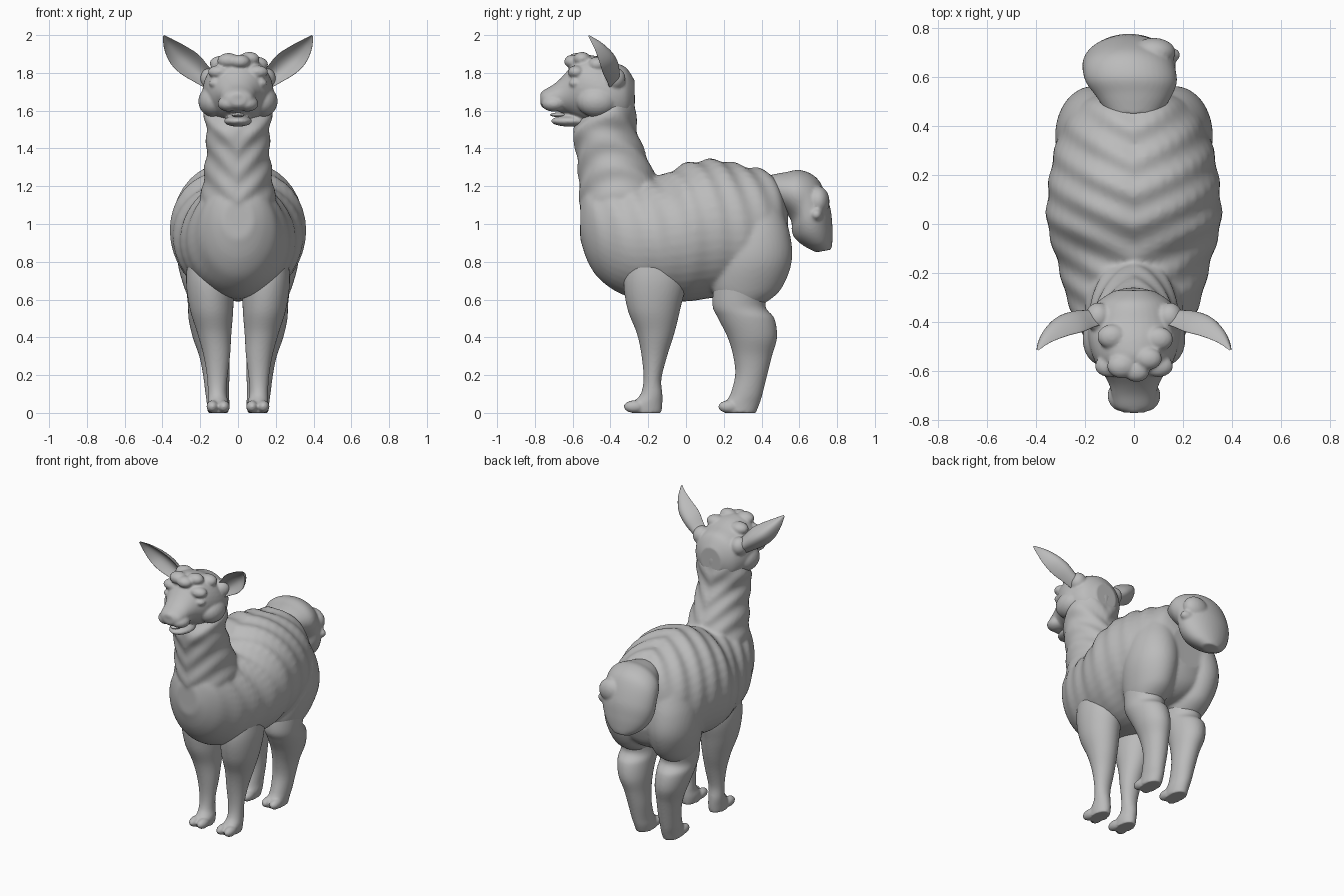
import bpy, bmesh
from math import sin, cos, pi
from mathutils import Vector, Matrix

old = bpy.data.objects.get("Cube")
if old:
    bpy.data.objects.remove(old, do_unlink=True)

GREY = (0.5, 0.5, 0.5, 1.0)
wool = bpy.data.materials.new("plain_grey")
wool.use_nodes = True
wool.diffuse_color = GREY
wool.node_tree.nodes["Principled BSDF"].inputs["Base Color"].default_value = GREY


def spline(rows, steps=6):
    """Smoothly resample a list of section rows."""
    out = []
    last = len(rows) - 1
    for i in range(last):
        quad = zip(rows[max(i - 1, 0)], rows[i], rows[i + 1], rows[min(i + 2, last)])
        quad = list(quad)
        for s in range(steps):
            t = s / steps
            out.append([b + 0.5 * t * (c - a + t * (2*a - 5*b + 4*c - d + t * (3*(b - c) + d - a)))
                        for a, b, c, d in quad])
    out.append(list(rows[-1]))
    return out


def loft(bm, rows, section, seg=40):
    """Skin a closed tube through sections placed by section(row, angle)."""
    rings = [[bm.verts.new(section(r, 2 * pi * k / seg)) for k in range(seg)]
             for r in spline(rows)]
    faces = [bm.faces.new(rings[0]), bm.faces.new(rings[-1][::-1])]
    for a, b in zip(rings, rings[1:]):
        for k in range(seg):
            n = (k + 1) % seg
            faces.append(bm.faces.new((a[k], b[k], b[n], a[n])))
    bmesh.ops.recalc_face_normals(bm, faces=faces)


def blob(bm, centre, radii):
    m = Matrix.Translation(centre) @ Matrix.Diagonal((*radii, 1))
    bmesh.ops.create_uvsphere(bm, u_segments=24, v_segments=16, radius=1, matrix=m)


def finish(bm, name, voxel=0, soften=4):
    """Make the object; a voxel size melts overlapping shapes together."""
    mesh = bpy.data.meshes.new(name)
    for f in bm.faces:
        f.smooth = True
    bm.to_mesh(mesh)
    bm.free()
    mesh.materials.append(wool)
    obj = bpy.data.objects.new(name, mesh)
    bpy.context.collection.objects.link(obj)
    if voxel:
        melt = obj.modifiers.new("melt", 'REMESH')
        melt.mode = 'VOXEL'
        melt.voxel_size = voxel
        melt.use_smooth_shade = True
        relax = obj.modifiers.new("relax", 'SMOOTH')
        relax.factor = 0.5
        relax.iterations = soften
    return obj


# Section shapes: rows are (y, half width, bottom, top) or (z, x, half width, front, back)
def along_y(r, a):
    y, w, lo, hi = r
    return Vector((w * cos(a), y, (lo + hi) / 2 + (hi - lo) / 2 * sin(a)))


def along_z(r, a):
    z, x, w, front, back = r
    return Vector((x + w * cos(a), (front + back) / 2 + (back - front) / 2 * sin(a), z))


def torso_section(r, a):
    y, w, lo, hi = r
    k = 1 + 0.013 * sin(48 * y - 7 * abs(cos(a)) + 2 * sin(a))
    return along_y((y, w * k, lo, lo + (hi - lo) * k), a)


def neck_section(r, a):
    z, x, w, front, back = r
    k = 0.006 * sin(46 * z - 8 * abs(cos(a)))
    return along_z((z, x, w + k, front - k, back + k), a)


def tail_section(r, a):
    x, w, yi, zi, yo, zo = r
    t = 0.5 + 0.5 * sin(a)
    return Vector((x + w * cos(a), yi + (yo - yi) * t, zi + (zo - zi) * t))


# Body: torso, neck and haunches melted together
bm = bmesh.new()
loft(bm, [(-.56, .08, .92, 1.12), (-.52, .15, .8, 1.22), (-.45, .21, .7, 1.25),
          (-.32, .27, .62, 1.24), (-.15, .315, .6, 1.25), (0, .355, .59, 1.32),
          (.15, .35, .61, 1.34), (.3, .325, .62, 1.31), (.42, .28, .64, 1.28),
          (.5, .22, .7, 1.22), (.54, .13, .8, 1.08)], torso_section)
loft(bm, [(.85, 0, .22, -.51, -.05), (1, 0, .21, -.55, -.08), (1.15, 0, .195, -.565, -.12),
          (1.27, 0, .18, -.57, -.17), (1.4, 0, .167, -.585, -.225), (1.5, 0, .17, -.6, -.26),
          (1.6, 0, .178, -.53, -.265), (1.72, 0, .15, -.48, -.28)], neck_section)
for s in (-1, 1):
    loft(bm, [(.57, s*.15, .09, .2, .4), (.65, s*.155, .125, .14, .5), (.8, s*.165, .155, .15, .56),
              (.95, s*.16, .15, .18, .55), (1.1, s*.14, .12, .2, .5)], along_z)
finish(bm, "body", 0.012)

# Head: skull, cheeks, brows, lips, jaw and forelock melted together
bm = bmesh.new()
loft(bm, [(-.272, .08, 1.58, 1.76), (-.32, .15, 1.52, 1.83), (-.4, .185, 1.5, 1.86),
          (-.48, .185, 1.52, 1.89), (-.56, .16, 1.55, 1.89), (-.62, .12, 1.58, 1.82),
          (-.66, .1, 1.59, 1.775), (-.7, .09, 1.6, 1.74), (-.75, .075, 1.61, 1.71),
          (-.77, .04, 1.63, 1.69)], along_y)
blob(bm, (0, -.61, 1.545), (.075, .105, .03))
blob(bm, (0, -.745, 1.68), (.05, .028, .028))
for s in (-1, 1):
    blob(bm, (s*.125, -.47, 1.65), (.085, .11, .085))
    blob(bm, (s*.05, -.7, 1.637), (.058, .065, .042))
    blob(bm, (s*.1, -.58, 1.805), (.06, .045, .035))
    blob(bm, (s*.115, -.585, 1.745), (.04, .035, .025))
    blob(bm, (s*.145, -.38, 1.77), (.055, .06, .06))
for x, y, z, r in ((.06, -.55, 1.875, .045), (-.05, -.58, 1.865, .05),
                   (.01, -.6, 1.86, .045), (.1, -.47, 1.845, .05), (-.09, -.46, 1.85, .05)):
    blob(bm, (x, y, z), (r * 1.2, r, r * .8))
finish(bm, "head", 0.008)

bm = bmesh.new()
blob(bm, (0, -.675, 1.578), (.034, .045, .012))
finish(bm, "tongue")

# Ears: cupped leaves opening to the front
for side, s in (("left", 1), ("right", -1)):
    def ear_section(r, a):
        x, y, z, w = r
        u = cos(a)
        y += 0.25 * w * sin(a) - 0.9 * w * u * u
        return Vector((s * (x - .7 * w * u), y, z + .7 * w * u))
    bm = bmesh.new()
    loft(bm, [(.12, -.36, 1.74, .045), (.19, -.365, 1.79, .056), (.255, -.375, 1.845, .07),
              (.315, -.4, 1.895, .062), (.365, -.45, 1.95, .036), (.395, -.512, 1.997, .005)],
         ear_section)
    finish(bm, side + "_ear")

# Legs with two-toed feet
FRONT = [(0, .105, .05, -.29, -.13), (.05, .105, .055, -.285, -.125), (.1, .11, .05, -.24, -.125),
         (.18, .11, .053, -.225, -.13), (.3, .112, .07, -.235, -.1), (.42, .125, .09, -.26, -.062),
         (.55, .14, .115, -.31, -.03), (.7, .15, .125, -.33, 0), (.85, .16, .1, -.3, -.03)]
HIND = [(0, .105, .055, .2, .37), (.05, .105, .06, .205, .39), (.1, .11, .062, .235, .405),
        (.2, .115, .07, .26, .43), (.3, .125, .08, .25, .455), (.4, .14, .1, .22, .482),
        (.5, .15, .112, .17, .468), (.57, .15, .115, .14, .42), (.7, .16, .12, .15, .46)]
for name, rows, toe in (("front", FRONT, -.275), ("hind", HIND, .225)):
    for side, s in (("left", 1), ("right", -1)):
        bm = bmesh.new()
        loft(bm, [(z, s * x, w, f, b) for z, x, w, f, b in rows], along_z)
        for t in (-1, 1):
            blob(bm, (s * (.105 + t * .03), toe, .033), (.032, .055, .033))
        finish(bm, f"{side}_{name}_leg", 0.008)

# Tail: a drooping tuft with a stray lock on one side
bm = bmesh.new()
loft(bm, [(0, .1, .42, 1.12, .45, 1.26), (0, .15, .5, 1.08, .53, 1.275),
          (-.01, .185, .545, 1.04, .61, 1.285), (-.02, .19, .56, 1, .7, 1.235),
          (-.02, .188, .56, .96, .76, 1.1), (-.02, .165, .58, .92, .775, .99),
          (-.02, .12, .63, .88, .775, .91), (-.02, .06, .69, .85, .77, .865)], tail_section)
blob(bm, (.13, .69, 1.05), (.06, .035, .035))
blob(bm, (.08, .7, 1.12), (.09, .06, .08))
finish(bm, "tail", 0.009)
